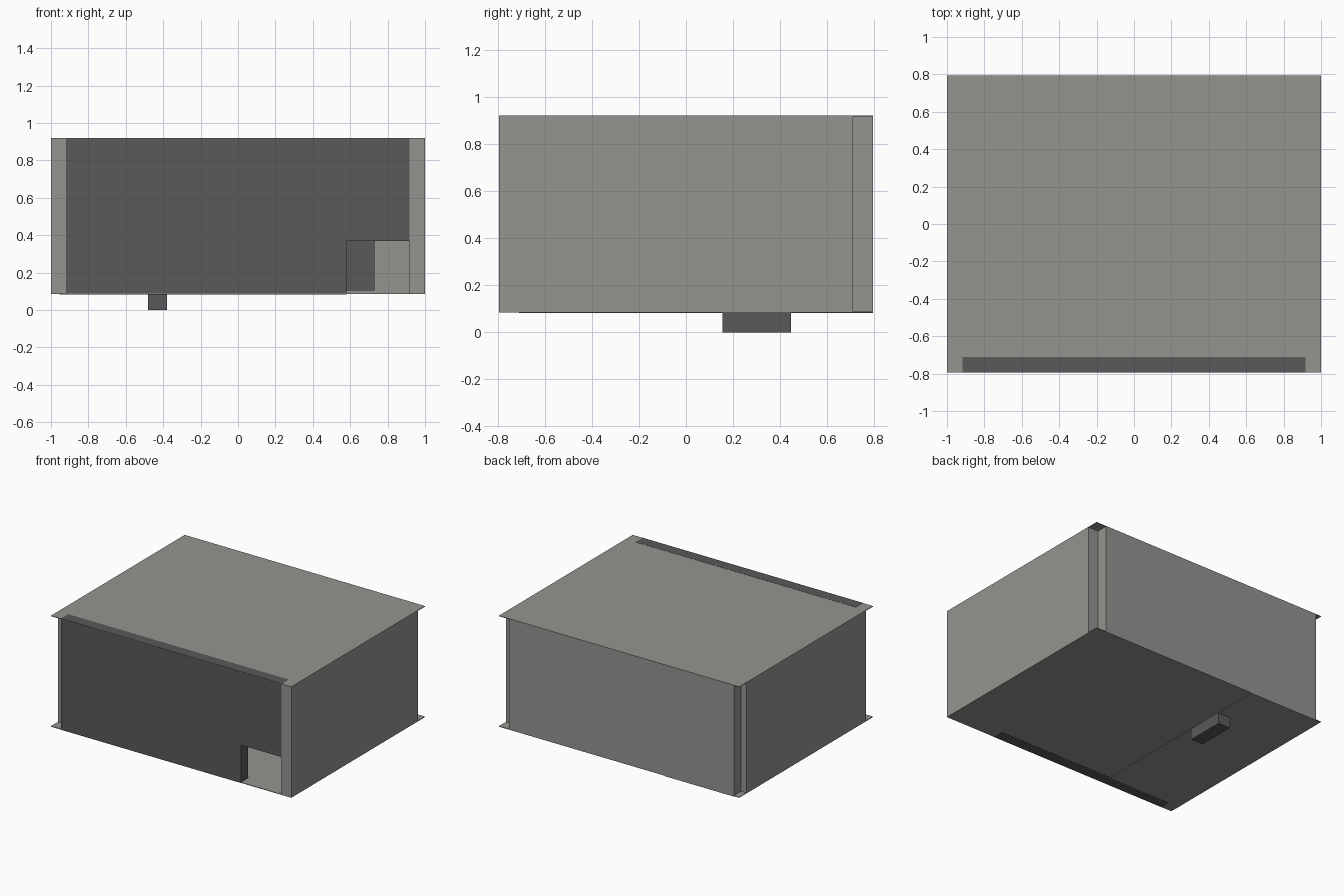
import bpy, bmesh

if "Cube" in bpy.data.objects:
    bpy.data.objects.remove(bpy.data.objects["Cube"])


def material(name, rgb):
    m = bpy.data.materials.new(name)
    m.diffuse_color = (*rgb, 1)
    m.use_nodes = True
    m.node_tree.nodes["Principled BSDF"].inputs["Base Color"].default_value = m.diffuse_color
    return m


LIGHT = material("light_grey", (0.295, 0.30, 0.28))
DARK = material("dark_grey", (0.10, 0.10, 0.10))


def prism(name, profile, y0, y1, mat):
    """Extrude an (x, z) outline from y0 to y1."""
    bm = bmesh.new()
    face = bm.faces.new([bm.verts.new((x, y0, z)) for x, z in profile])
    new = bmesh.ops.extrude_face_region(bm, geom=[face])["geom"]
    verts = [g for g in new if isinstance(g, bmesh.types.BMVert)]
    bmesh.ops.translate(bm, vec=(0, y1 - y0, 0), verts=verts)
    bmesh.ops.recalc_face_normals(bm, faces=bm.faces)
    mesh = bpy.data.meshes.new(name)
    bm.to_mesh(mesh)
    bm.free()
    mesh.materials.append(mat)
    obj = bpy.data.objects.new(name, mesh)
    bpy.context.collection.objects.link(obj)
    return obj


def box(name, x0, x1, y0, y1, z0, z1, mat):
    return prism(name, [(x0, z0), (x1, z0), (x1, z1), (x0, z1)], y0, y1, mat)


X, Y = 1.0, 0.795           # half width and half depth
XI, YI = 0.917, 0.71        # inner faces of the walls
BASE, TOP = 0.085, 0.92

# Thin floor and roof sheets that reach past the notched wall corners
box("floor", -X, X, -Y, Y, BASE, BASE + 0.004, LIGHT)
box("roof", -X, X, -Y, Y, TOP - 0.004, TOP, LIGHT)

# Side and back walls
box("right_wall", XI, X, -Y, YI, BASE, TOP - 0.001, LIGHT)
box("left_wall", -X, -XI, -YI, YI, BASE, TOP - 0.001, LIGHT)
box("back_wall", -0.955, XI, YI, Y, BASE, TOP - 0.001, LIGHT)

# Front wall with a low corner opening
z0, z1 = BASE - 0.001, TOP + 0.001
prism("front_wall", [(-XI, z0), (0.58, z0), (0.58, 0.37), (XI, 0.37),
                     (XI, z1), (-XI, z1)], -Y, -YI, DARK)

# Thin sheet under the left part of the floor, and the block below it
box("floor_underlay", -0.955, -0.38, -YI, Y, BASE - 0.003, BASE, LIGHT)
box("under_block", -0.48, -0.38, 0.155, 0.445, 0, BASE, DARK)

# Dark inner panel seen through the opening
box("inner_panel", 0.43, 0.73, 0.63, YI, 0.105, 0.70, DARK)
